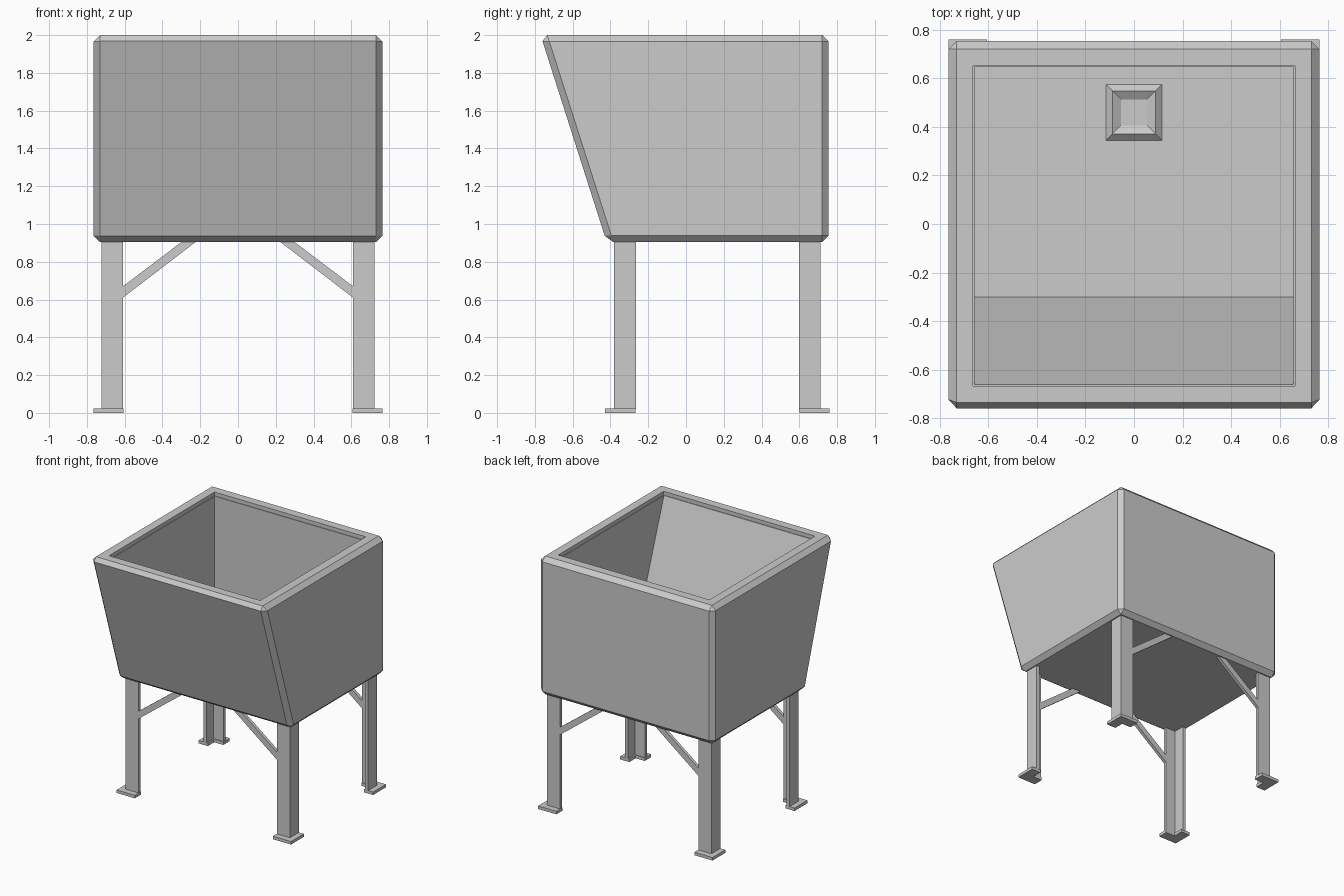
import bpy, bmesh
from mathutils import Vector

if "Cube" in bpy.data.objects:
    bpy.data.objects.remove(bpy.data.objects["Cube"], do_unlink=True)

grey = bpy.data.materials.new("plain grey")
grey.use_nodes = True
colour = (0.6, 0.6, 0.6, 1)
grey.diffuse_color = colour
grey.node_tree.nodes["Principled BSDF"].inputs["Base Color"].default_value = colour


def finish(name, bm):
    bmesh.ops.recalc_face_normals(bm, faces=bm.faces)
    mesh = bpy.data.meshes.new(name)
    bm.to_mesh(mesh)
    bm.free()
    mesh.materials.append(grey)
    obj = bpy.data.objects.new(name, mesh)
    bpy.context.collection.objects.link(obj)
    return obj


def prism(name, points, offset):
    """Extrude a flat outline along an offset."""
    bm = bmesh.new()
    face = bm.faces.new([bm.verts.new(p) for p in points])
    new = bmesh.ops.extrude_face_region(bm, geom=[face])["geom"]
    bmesh.ops.translate(bm, vec=offset, verts=[v for v in new if isinstance(v, bmesh.types.BMVert)])
    return finish(name, bm)


# Basin: chamfered block with a sloping front
TOP, BASE, FLOOR = 2.0, 0.905, 0.97
SIDE, BACK, FRONT_TOP, FRONT_BASE = 0.765, 0.755, -0.77, -0.42
bm = bmesh.new()
bmesh.ops.create_cube(bm, size=2)
for v in bm.verts:
    high = v.co.z > 0
    front = FRONT_TOP if high else FRONT_BASE
    v.co = (v.co.x * SIDE, front if v.co.y < 0 else BACK, TOP if high else BASE)
bmesh.ops.bevel(bm, geom=bm.edges[:], offset=0.034, segments=1, affect='EDGES')

# Basin hollow: rim, short lip, then walls down to the floor
bm.normal_update()
face = max(bm.faces, key=lambda f: f.calc_center_median().z)


def sink(face, depth):
    new = bmesh.ops.extrude_discrete_faces(bm, faces=[face])["faces"][0]
    bmesh.ops.translate(bm, vec=(0, 0, -depth), verts=new.verts[:])
    return new


bmesh.ops.inset_region(bm, faces=[face], thickness=0.096)
face = sink(face, 0.03)
bmesh.ops.inset_region(bm, faces=[face], thickness=0.008)
face = sink(face, TOP - 0.03 - FLOOR)
for v in face.verts:
    if v.co.y < 0:
        v.co.y = -0.30
finish("basin", bm)

# Drain: raised square ring sloping inward to a small plate
bm = bmesh.new()
loops = []
for half, z in ((0.115, FLOOR), (0.088, FLOOR + 0.025), (0.053, FLOOR + 0.003)):
    loops.append([bm.verts.new((sx * half, 0.46 + sy * half, z))
                  for sx, sy in ((-1, -1), (1, -1), (1, 1), (-1, 1))])
for low, high in zip(loops, loops[1:]):
    for i in range(4):
        j = (i + 1) % 4
        bm.faces.new((low[i], low[j], high[j], high[i]))
bm.faces.new(loops[-1])
finish("drain", bm)


def angle_outline(corner, sx, sy, length, width, z):
    """L outline whose arms run from the corner towards the middle."""
    steps = ((0, 0), (length, 0), (length, width), (width, width), (width, length), (0, length))
    return [Vector((corner[0] - sx * a, corner[1] - sy * b, z)) for a, b in steps]


# Legs, feet and braces
for side, sx in (("left", 1), ("right", -1)):
    for end, sy, y in (("front", -1, -0.38), ("back", 1, 0.712)):
        tag = f"{end}_{side}"
        prism(f"{tag}_leg", angle_outline((sx * 0.722, y), sx, sy, 0.114, 0.025, 0.02),
              (0, 0, BASE + 0.01 - 0.02))
        prism(f"{tag}_foot", angle_outline((sx * 0.765, y + sy * 0.048), sx, sy, 0.16, 0.08, 0),
              (0, 0, 0.024))
        brace = ((0.609, 0.61), (0.609, 0.67), (0.295, 0.908), (0.22, 0.908))
        prism(f"{tag}_brace", [Vector((sx * x, y, z)) for x, z in brace], (0, -sy * 0.025, 0))
